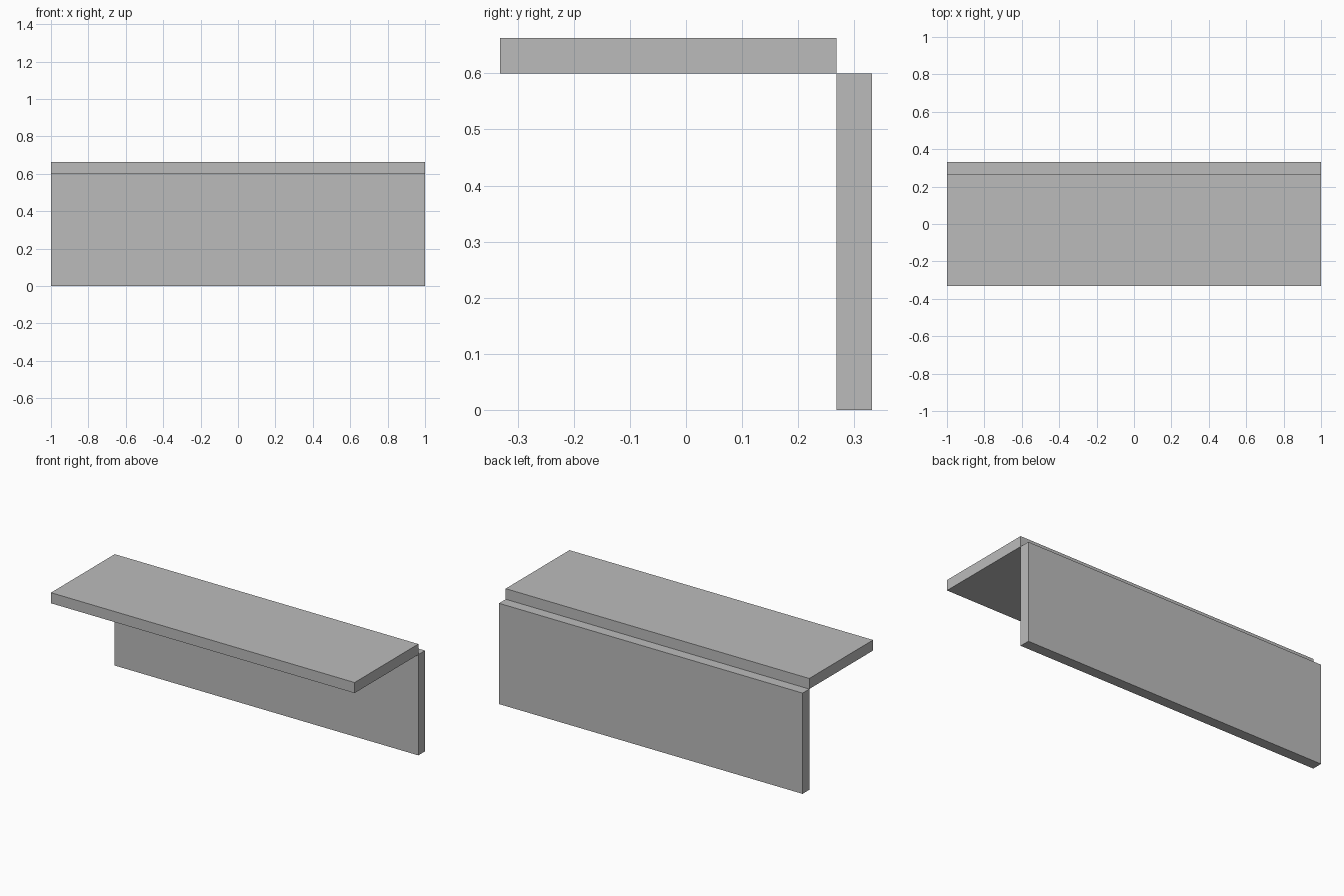
import bpy

if "Cube" in bpy.data.objects:
    bpy.data.objects.remove(bpy.data.objects["Cube"])

# Darker grey for both boards
grey = bpy.data.materials.new("mid_grey")
grey.diffuse_color = (0.5, 0.5, 0.5, 1)
grey.use_nodes = True
grey.node_tree.nodes["Principled BSDF"].inputs["Base Color"].default_value = grey.diffuse_color


def box(name, lo, hi):
    """Axis-aligned box between two corners."""
    bpy.ops.mesh.primitive_cube_add(size=1, location=[(a + b) / 2 for a, b in zip(lo, hi)])
    ob = bpy.context.object
    ob.name = name
    ob.scale = [b - a for a, b in zip(lo, hi)]
    bpy.ops.object.transform_apply(location=False, rotation=False, scale=True)
    ob.data.materials.append(grey)
    return ob


WIDTH = 2.0     # length along x
SPAN = 0.6      # depth of the top, height of the back
THICK = 0.063   # board thickness
HALF = (SPAN + THICK) / 2

# Horizontal board, meeting the back panel along one edge
box("top_board", (-WIDTH / 2, -HALF, SPAN), (WIDTH / 2, HALF - THICK, SPAN + THICK))

# Upright board at the rear
box("back_panel", (-WIDTH / 2, HALF - THICK, 0), (WIDTH / 2, HALF, SPAN))
